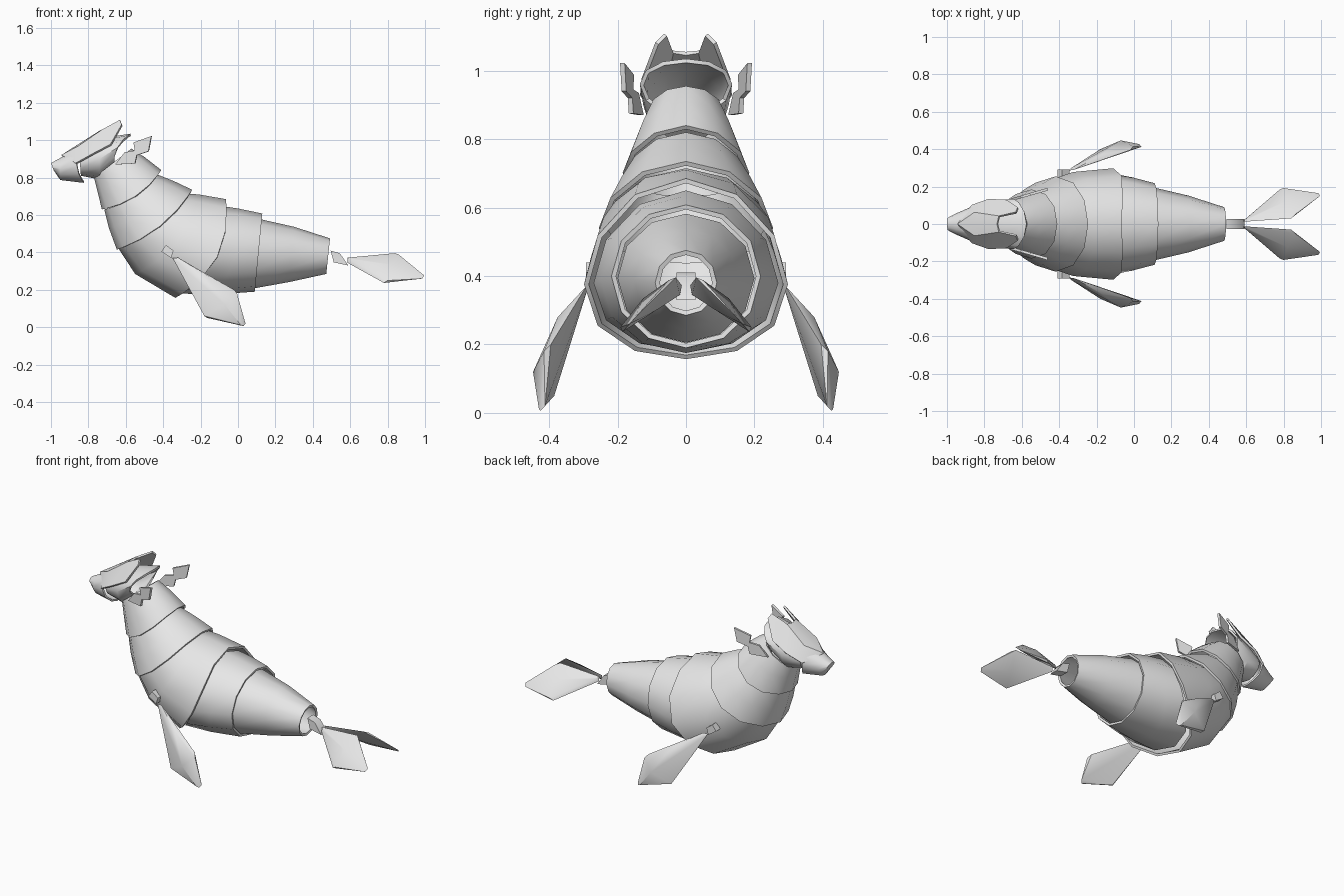
import bpy, bmesh, math
from mathutils import Vector

grey = bpy.data.materials.new("plain grey")
grey.diffuse_color = (0.8, 0.8, 0.8, 1)
SIDES = 12


def make_object(name, bm, thickness=0.0, mirror=False, offset=-1):
    mesh = bpy.data.meshes.new(name)
    bm.to_mesh(mesh)
    bm.free()
    mesh.materials.append(grey)
    ob = bpy.data.objects.new(name, mesh)
    bpy.context.collection.objects.link(ob)
    if mirror:
        m = ob.modifiers.new("mirror", 'MIRROR')
        m.use_axis = (False, True, False)
        m.merge_threshold = 0.0005
    if thickness:
        s = ob.modifiers.new("wall", 'SOLIDIFY')
        s.thickness = thickness
        s.offset = offset
    return ob


def shell(name, rings, thickness=0.014, cap_front=False):
    """Loft tilted oval rings: (top x, top z, bottom x, bottom z, half width, bend)."""
    bm = bmesh.new()
    rows = []
    for tx, tz, bx, bz, hw, bend in rings:
        top, bot = Vector((tx, 0, tz)), Vector((bx, 0, bz))
        mid, half = (top + bot) / 2, (top - bot) / 2
        back = Vector((half.z, 0, -half.x)).normalized()
        row = []
        for j in range(SIDES):
            a = 2 * math.pi * j / SIDES
            p = mid + half * math.cos(a) + back * bend * math.sin(a) ** 2
            p.y = hw * math.sin(a)
            row.append(bm.verts.new(p))
        rows.append(row)
    for r0, r1 in zip(rows, rows[1:]):
        for j in range(SIDES):
            k = (j + 1) % SIDES
            bm.faces.new((r0[j], r1[j], r1[k], r0[k]))
    if cap_front:
        bm.faces.new(rows[0])
    return make_object(name, bm, thickness)


def hull(name, points, mirror=True):
    bm = bmesh.new()
    for p in points:
        bm.verts.new(p)
    bmesh.ops.convex_hull(bm, input=bm.verts[:])
    bmesh.ops.recalc_face_normals(bm, faces=bm.faces[:])
    return make_object(name, bm, mirror=mirror)


# Overlapping body shells, from neck to tail
shell("neck_shell", [(-0.57, 0.955, -0.77, 0.80, 0.11, 0.0),
                     (-0.50, 0.91, -0.752, 0.73, 0.145, 0.02),
                     (-0.41, 0.84, -0.728, 0.63, 0.185, 0.04)])
shell("shoulder_shell", [(-0.44, 0.82, -0.715, 0.63, 0.172, 0.035),
                         (-0.34, 0.78, -0.69, 0.53, 0.215, 0.04),
                         (-0.245, 0.735, -0.648, 0.415, 0.255, 0.045)])
shell("chest_shell", [(-0.28, 0.715, -0.645, 0.43, 0.24, 0.045),
                      (-0.21, 0.71, -0.55, 0.285, 0.278, 0.07),
                      (-0.065, 0.685, -0.335, 0.157, 0.298, 0.10)])
shell("waist_shell", [(-0.10, 0.65, -0.30, 0.18, 0.27, 0.09),
                      (0.0, 0.635, -0.12, 0.175, 0.25, 0.05),
                      (0.13, 0.608, 0.09, 0.19, 0.218, 0.0)])
shell("tail_shell", [(0.10, 0.582, 0.07, 0.205, 0.20, 0.0),
                     (0.30, 0.537, 0.28, 0.243, 0.152, 0.0),
                     (0.492, 0.475, 0.472, 0.285, 0.09, 0.0)])

# Head: muzzle and hollow skull open at the back
shell("muzzle", [(-1.0, 0.878, -0.985, 0.838, 0.035, 0.0),
                 (-0.95, 0.905, -0.95, 0.787, 0.057, 0.0),
                 (-0.84, 0.965, -0.825, 0.772, 0.095, -0.03)], 0.01, cap_front=True)
shell("skull", [(-0.85, 0.95, -0.84, 0.81, 0.09, 0.0),
                (-0.74, 1.01, -0.74, 0.79, 0.125, 0.0),
                (-0.575, 1.035, -0.66, 0.86, 0.135, -0.03)], 0.012)

# Brow plate sweeping back into two horns (half, mirrored)
bm = bmesh.new()
a, b, m1, m2, t1, t2, c, d, e = [bm.verts.new(p) for p in (
    (-0.94, 0, 0.917), (-0.73, 0, 1.05), (-0.85, 0.06, 0.965),
    (-0.72, 0.04, 1.055), (-0.63, 0.06, 1.105), (-0.62, 0.085, 1.08),
    (-0.68, 0.125, 0.975), (-0.775, 0.13, 0.925), (-0.865, 0.098, 0.875))]
for f in ((a, m1, m2, b), (a, e, m1), (m1, e, d, m2), (m2, d, c, t2, t1)):
    bm.faces.new(f)
bmesh.ops.recalc_face_normals(bm, faces=bm.faces[:])
make_object("horned_brow", bm, 0.012, mirror=True, offset=0)

# Jagged ear fins
bm = bmesh.new()
fin = [(-0.655, 0.87), (-0.605, 0.935), (-0.55, 0.945), (-0.557, 0.988),
       (-0.462, 1.022), (-0.478, 0.94), (-0.54, 0.92), (-0.55, 0.875)]
bm.faces.new([bm.verts.new((x, 0.13 + (x + 0.655) * 0.29, z)) for x, z in fin])
make_object("ear_fins", bm, 0.014, mirror=True, offset=0)

# Front flippers and their shoulder pivots
hull("front_flippers", [
    (-0.35, 0.285, 0.37), (-0.32, 0.29, 0.372), (-0.335, 0.30, 0.355),
    (-0.17, 0.375, 0.28), (-0.02, 0.395, 0.20), (-0.005, 0.415, 0.18),
    (0.04, 0.412, 0.02), (0.03, 0.425, 0.006), (0.015, 0.43, 0.012),
    (-0.165, 0.385, 0.05), (-0.18, 0.40, 0.06),
    (-0.07, 0.447, 0.12), (-0.11, 0.372, 0.12)])
hull("flipper_pivots", [(x, y, z) for y in (0.25, 0.292) for x, z in (
    (-0.41, 0.405), (-0.385, 0.44), (-0.345, 0.41), (-0.357, 0.37))])

# Tail joint and the two rear flippers
hull("tail_joint", [(x, y, z) for y in (-0.028, 0.028) for x, z in (
    (0.495, 0.41), (0.545, 0.395), (0.59, 0.33), (0.512, 0.347))], mirror=False)
hull("rear_flippers", [
    (0.585, 0.012, 0.372), (0.585, 0.018, 0.345), (0.60, 0.03, 0.36),
    (0.84, 0.03, 0.396), (0.86, 0.05, 0.388),
    (0.995, 0.15, 0.277), (0.985, 0.165, 0.26),
    (0.78, 0.185, 0.237), (0.80, 0.192, 0.25),
    (0.82, 0.125, 0.335), (0.82, 0.09, 0.298)])

# Apply modifiers and shade smooth, keeping sharp edges
bpy.ops.object.select_all(action='SELECT')
bpy.context.view_layer.objects.active = bpy.context.selected_objects[0]
bpy.ops.object.convert(target='MESH')
bpy.ops.object.shade_smooth_by_angle(angle=math.radians(40))
